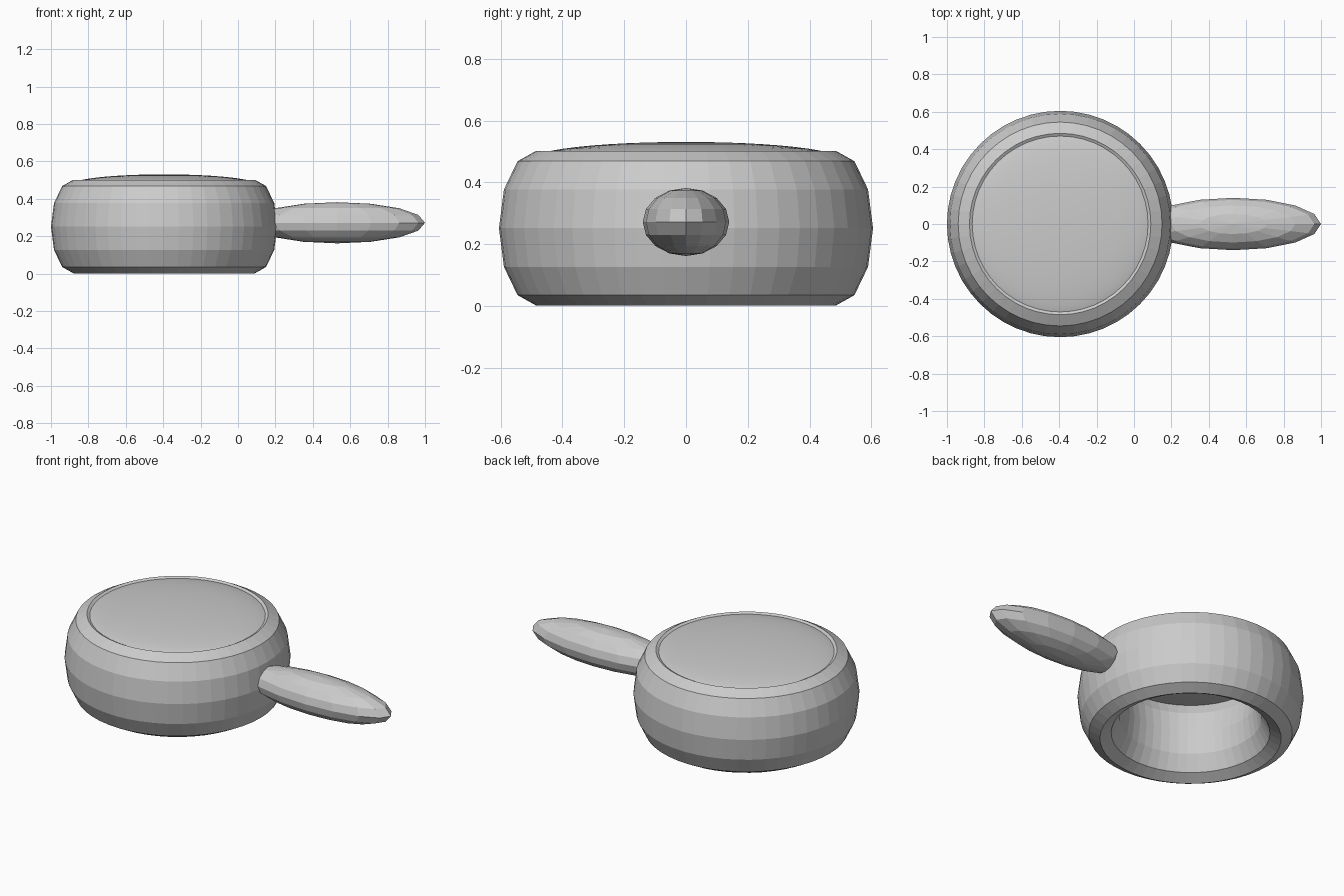
import bpy, math

if "Cube" in bpy.data.objects:
    bpy.data.objects.remove(bpy.data.objects["Cube"])

CX = -0.395  # centre of the round body


def finish(name, scale):
    """Name the newest primitive and stretch it into shape."""
    ob = bpy.context.object
    ob.name = name
    ob.scale = scale
    bpy.ops.object.transform_apply(location=False, rotation=False, scale=True)
    return ob


# Tall, open ring body with a faceted oval cross-section
MINOR = 0.12
bpy.ops.mesh.primitive_torus_add(major_segments=48, minor_segments=12,
                                 major_radius=0.485, minor_radius=MINOR,
                                 location=(CX, 0, 0.252))
finish("ring_body", (1, 1, 0.25 / MINOR))

# Flattened smooth dome closing the top of the ring
bpy.ops.mesh.primitive_uv_sphere_add(segments=48, ring_count=24, radius=1,
                                     location=(CX, 0, 0.475))
finish("domed_top", (0.5, 0.5, 0.056))
bpy.ops.object.shade_smooth_by_angle(angle=math.radians(40))

# Faceted oval handle, its inner end buried in the ring
bpy.ops.mesh.primitive_uv_sphere_add(segments=16, ring_count=8, radius=1,
                                     location=(0.53, 0, 0.272))
finish("handle", (0.47, 0.14, 0.11))
